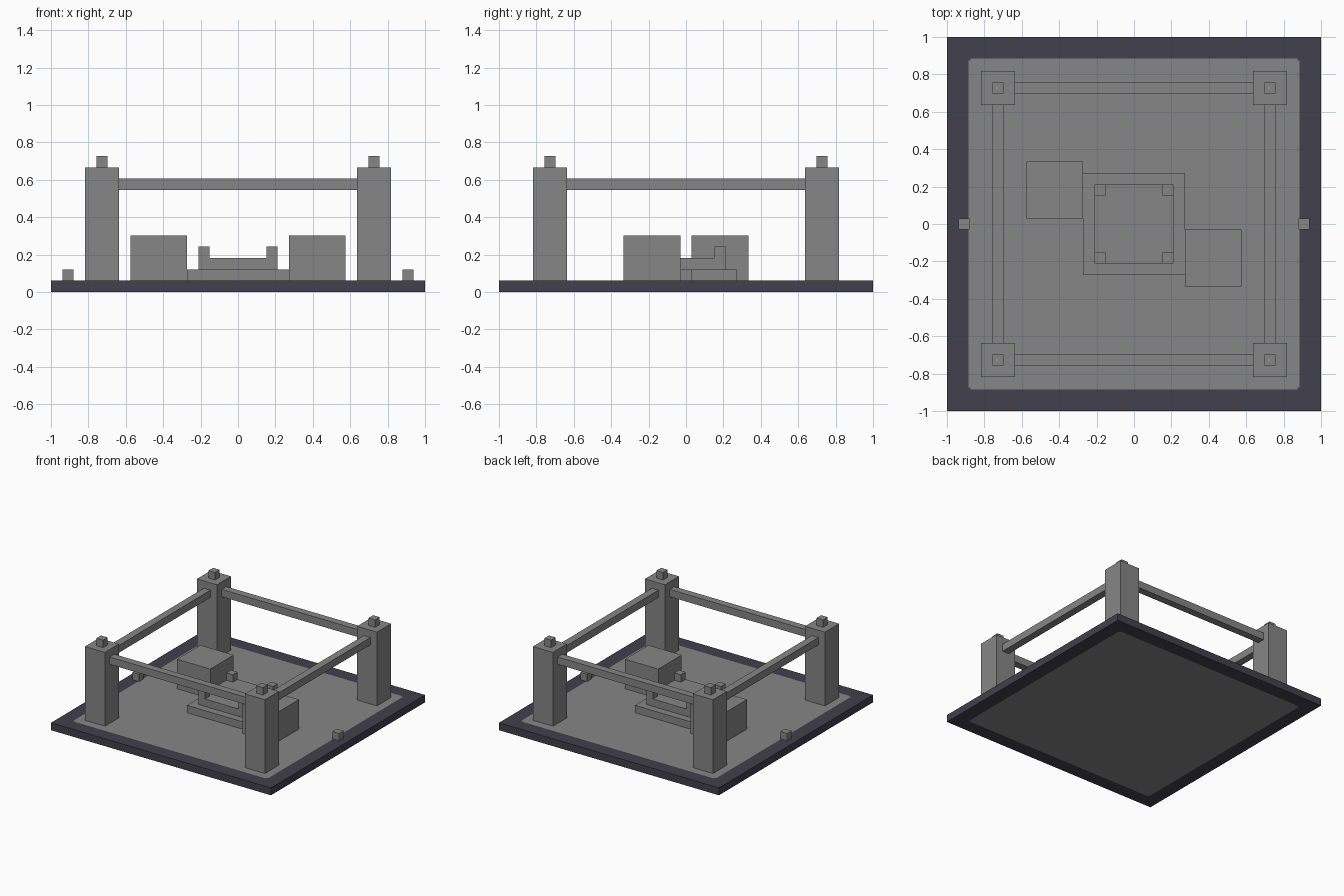
import bpy, bmesh
from mathutils import Vector

if "Cube" in bpy.data.objects:
    bpy.data.objects.remove(bpy.data.objects["Cube"], do_unlink=True)

U = 2 / 33  # block unit: the slab is 33 blocks wide


def material(name, rgb):
    m = bpy.data.materials.new(name)
    m.use_nodes = True
    m.diffuse_color = (*rgb, 1)
    m.node_tree.nodes["Principled BSDF"].inputs["Base Color"].default_value = (*rgb, 1)
    return m


STONE = material("grey stone", (0.24, 0.24, 0.24))
RIM = material("dark slate", (0.054, 0.05, 0.074))


def box(name, x, y, z, mat=STONE):
    """Box from (low, high) pairs given in block units."""
    bm = bmesh.new()
    bmesh.ops.create_cube(bm, size=1)
    for v in bm.verts:
        v.co = Vector([U * (r[0] if c < 0 else r[1]) for c, r in zip(v.co, (x, y, z))])
    mesh = bpy.data.meshes.new(name)
    bm.to_mesh(mesh)
    bm.free()
    mesh.materials.append(mat)
    obj = bpy.data.objects.new(name, mesh)
    bpy.context.collection.objects.link(obj)
    return obj


def span(centre, half):
    return (centre - half, centre + half)


# Floor slab: stone panel with clipped corners inside a dark rim, top and bottom
floor = box("floor_slab", span(0, 16.5), span(0, 16.5), (0, 1), RIM)
floor.data.materials.append(STONE)
PANEL, CLIP = 0.885, 0.873
bm = bmesh.new()
bm.from_mesh(floor.data)
for axis in (Vector((1, 0, 0)), Vector((0, 1, 0))):
    for d in (-PANEL, -CLIP, CLIP, PANEL):
        bmesh.ops.bisect_plane(bm, geom=bm.verts[:] + bm.edges[:] + bm.faces[:],
                               plane_co=axis * d, plane_no=axis)
for f in bm.faces:
    c = f.calc_center_median()
    lo, hi = sorted((abs(c.x), abs(c.y)))
    if abs(f.normal.z) > 0.5 and hi < PANEL and lo < CLIP:
        f.material_index = 1
bm.to_mesh(floor.data)
bm.free()

# Corner pillars with caps, and the small posts on the central dais
for sx, side in ((-1, "right"), (1, "left")):
    for sy, end in ((-1, "front"), (1, "back")):
        tag = f"{end}_{side}"
        box("pillar_" + tag, span(12 * sx, 1.5), span(12 * sy, 1.5), (1, 11))
        box("pillar_cap_" + tag, span(12 * sx, 0.5), span(12 * sy, 0.5), (11, 12))
        box("dais_post_" + tag, span(3 * sx, 0.5), span(3 * sy, 0.5), (3, 4))

# Rails between the pillars, edge blocks and crates, paired by half turn
for s, side, end in ((-1, "right", "back"), (1, "left", "front")):
    box("rail_" + end, span(0, 10.5), span(-12 * s, 0.5), (9, 10))
    box("rail_" + side, span(12 * s, 0.5), span(0, 10.5), (9, 10))
    box("edge_block_" + side, span(15 * s, 0.5), span(0, 0.5), (1, 2))
    box("crate_" + side, span(7 * s, 2.5), span(-3 * s, 2.5), (1, 5))

# Stepped dais in the middle
box("dais_lower_step", span(0, 4.5), span(0, 4.5), (1, 2))
box("dais_upper_step", span(0, 3.5), span(0, 3.5), (2, 3))
